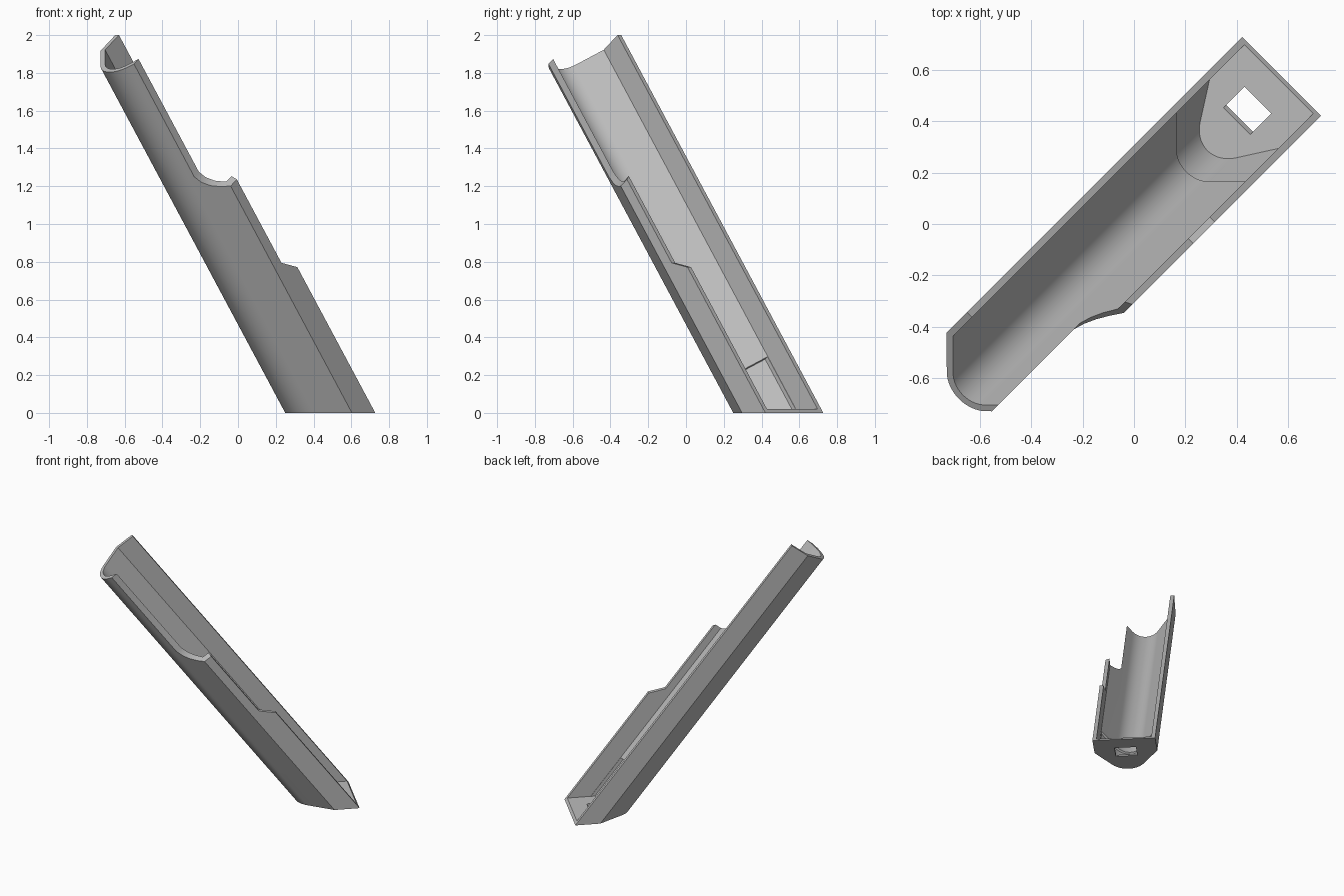
import bpy, bmesh, math
from mathutils import Vector

cube = bpy.data.objects.get("Cube")
if cube:
    bpy.data.objects.remove(cube, do_unlink=True)

# Leaning frame: S runs up the channel, W across it, N out of the open side
TILT = math.radians(37.1)
R = math.sqrt(0.5)
S = Vector((-math.sin(TILT) * R, -math.sin(TILT) * R, math.cos(TILT)))
W = Vector((R, -R, 0))
N = Vector((math.cos(TILT) * R, math.cos(TILT) * R, math.sin(TILT)))

HALF, RADIUS, CENTRE, RIM = 0.2166, 0.14, 0.461, 0.647
WALL, THIN, FLOOR, TOP = 0.027, 0.013, 0.02, 2.019
SLOPE = math.atan(1.25)

grey = bpy.data.materials.new("grey")
grey.use_nodes = True
colour = (0.5, 0.5, 0.5, 1)
grey.diffuse_color = colour
grey.node_tree.nodes["Principled BSDF"].inputs["Base Color"].default_value = colour


def section(half, radius, rim):
    """Trough outline in (w, n): upright sides, slanted sides, round keel."""
    steps = 20
    arc = []
    for i in range(steps + 1):
        a = SLOPE * (2 * i / steps - 1)
        arc.append((radius * math.sin(a), CENTRE - radius * math.cos(a)))
    w, n = arc[-1]
    crease = n + (half - w) * math.tan(SLOPE)
    return [(-half, rim), (-half, crease)] + arc + [(half, crease), (half, rim)]


def prism(name, points, along, floor=None):
    """Extrude frame-space points; optionally trim flat below a height."""
    bm = bmesh.new()
    face = bm.faces.new([bm.verts.new(p) for p in points])
    ext = bmesh.ops.extrude_face_region(bm, geom=[face], use_keep_orig=True)
    moved = [v for v in ext["geom"] if isinstance(v, bmesh.types.BMVert)]
    bmesh.ops.translate(bm, verts=moved, vec=along)
    if floor is not None:
        geom = bm.verts[:] + bm.edges[:] + bm.faces[:]
        cut = bmesh.ops.bisect_plane(bm, geom=geom, plane_co=(0, 0, floor),
                                     plane_no=(0, 0, 1), clear_inner=True)
        rim = [e for e in cut["geom_cut"] if isinstance(e, bmesh.types.BMEdge)]
        bmesh.ops.edgeloop_fill(bm, edges=rim)
    bmesh.ops.recalc_face_normals(bm, faces=bm.faces[:])
    mesh = bpy.data.meshes.new(name)
    bm.to_mesh(mesh)
    bm.free()
    mesh.materials.append(grey)
    obj = bpy.data.objects.new(name, mesh)
    bpy.context.collection.objects.link(obj)
    return obj


def lengthwise(name, outline, s0, s1, floor=None):
    pts = [S * s0 + W * w + N * n for w, n in outline]
    return prism(name, pts, S * (s1 - s0), floor)


# Solid channel body with a level foot
channel = lengthwise("channel", section(HALF, RADIUS, RIM), -1, TOP, 0)

# Hollow, and its thinner-walled pocket near the foot
hollow = lengthwise("hollow_cutter", section(HALF - WALL, RADIUS - WALL, 0.9),
                    -1.2, TOP + 0.1, FLOOR)
pocket = lengthwise("pocket_cutter", section(HALF - WALL - 0.001, RADIUS - THIN, 0.9),
                    -1.2, -0.017, FLOOR)

# Rectangular hole through the floor plate
hole = lengthwise("hole_cutter", [(-0.074, 0.463), (0.074, 0.463),
                                  (0.074, 0.555), (-0.074, 0.555)], -0.8, -0.2)

# Lowered rim on one side wall
low = [(0.478, 0.66), (0.478, 0.647), (0.568, 0.566), (1.3, 0.566), (1.3, 0.66)]
lowered = prism("lowered_rim_cutter", [S * s + N * n + W * 0.1 for s, n in low], W * 0.2)

# Scooped cutaway above it, running to the top end
scoop = [(2.2, 0.125), (1.27, 0.125), (1.222, 0.137), (1.18, 0.158),
         (1.147, 0.186), (1.122, 0.2166), (1.11, 0.26), (2.2, 0.26)]
cutaway = prism("cutaway_cutter", [S * s + W * w + N * 0.2 for s, w in scoop], N * 0.7)

bpy.context.view_layer.objects.active = channel
for cutter in (hollow, pocket, hole, lowered, cutaway):
    mod = channel.modifiers.new(cutter.name, "BOOLEAN")
    mod.operation = "DIFFERENCE"
    mod.solver = "EXACT"
    mod.object = cutter
    bpy.ops.object.modifier_apply(modifier=mod.name)
    bpy.data.objects.remove(cutter, do_unlink=True)

# Smooth keel, crisp edges
bpy.ops.object.select_all(action="DESELECT")
channel.select_set(True)
bpy.ops.object.shade_smooth_by_angle(angle=math.radians(25))
